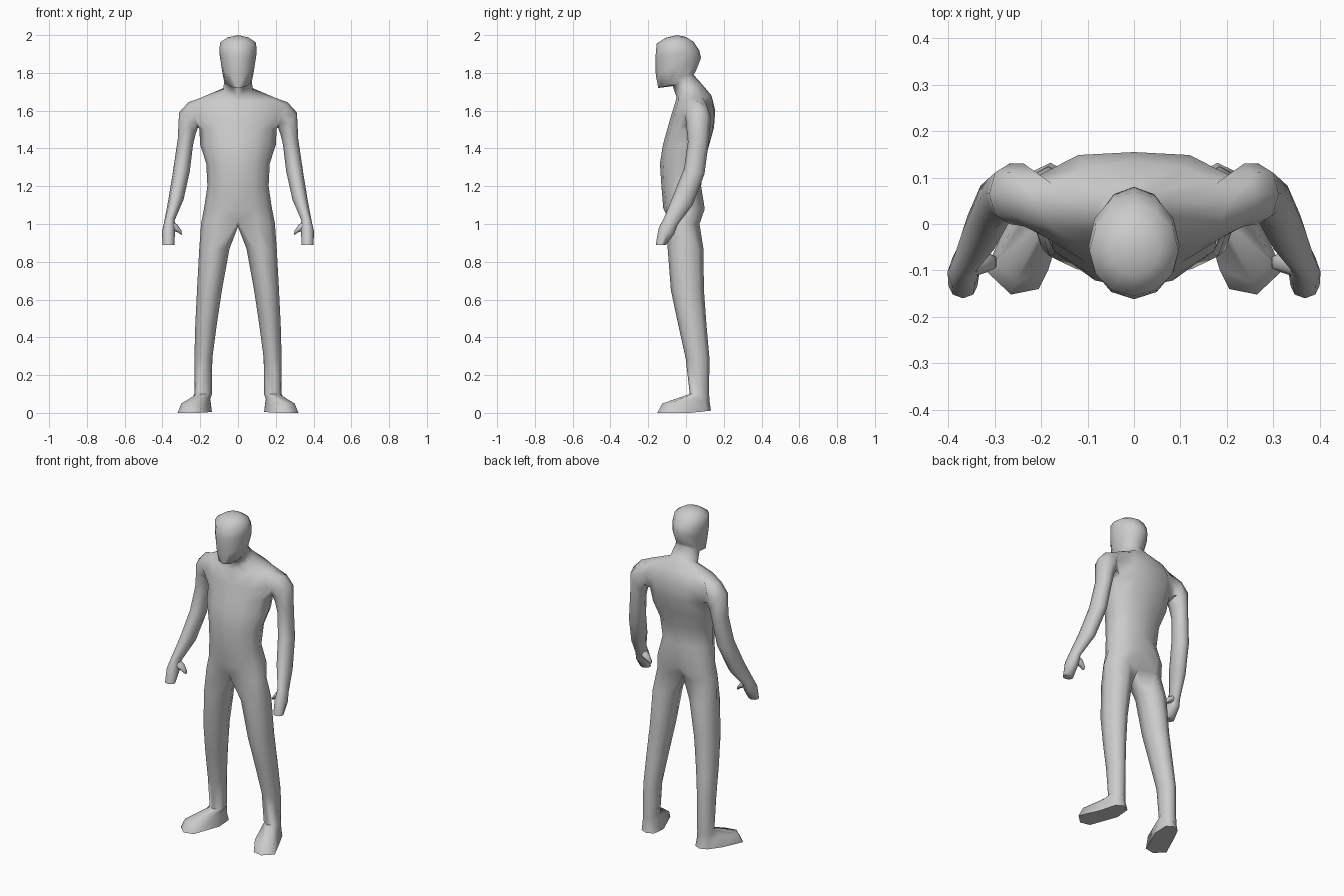
import bpy, bmesh, math
from mathutils import Matrix

if "Cube" in bpy.data.objects:
    bpy.data.objects.remove(bpy.data.objects["Cube"])

bm = bmesh.new()


def verts(points):
    return [bm.verts.new(p) for p in points]


def bridge(a, b, closed=True, skip=()):
    """Quads between two rings with equal point counts."""
    n = len(a)
    for i in range(n if closed else n - 1):
        if i not in skip:
            j = (i + 1) % n
            bm.faces.new((a[i], a[j], b[j], b[i]))


def loft(start, rings):
    """Continue a closed tube from a start ring and cap the end."""
    prev = start
    for pts in rings:
        ring = verts(pts)
        bridge(prev, ring)
        prev = ring
    bm.faces.new(prev)


def half_ring(zf, zb, hw, yf, yb, gf=0, gb=0):
    """Half section from front centre round the side to back centre."""
    pts = []
    for i in range(7):
        a = math.pi * i / 6
        t = (1 - math.cos(a)) / 2
        y = yf + (yb - yf) * t + (gf if i == 0 else 0) - (gb if i == 6 else 0)
        pts.append((hw * math.sin(a) if 0 < i < 6 else 0, y, zf + (zb - zf) * t))
    return pts


def leg_ring(z, xi, xo, yf, yb):
    pts = []
    for i in range(8):
        a = math.radians(225 + 45 * i)
        pts.append(((xi + xo) / 2 + (xo - xi) / 2 * math.cos(a),
                    (yf + yb) / 2 + (yb - yf) / 2 * math.sin(a), z))
    return pts


def arm_ring(xi, zi, xo, zo, yf, yb, tilt=0):
    """Section from inner to outer point; tilt raises the front."""
    pts = []
    for i in range(8):
        a = math.radians(45 + 45 * i)          # 0 inner, 90 front, 180 outer
        c, s = -math.cos(a), math.sin(a)
        pts.append(((xi + xo) / 2 + (xo - xi) / 2 * c,
                    (yf + yb) / 2 - (yb - yf) / 2 * s,
                    (zi + zo) / 2 + (zo - zi) / 2 * c + tilt * s))
    return pts


# Trunk, neck and head: one half, bottom to top
trunk = [verts(half_ring(*r)) for r in (
    (1.01, 1.00, .195, -.115, .085, .03, .05),
    (1.08, 1.08, .180, -.120, .115, 0, .02),
    (1.20, 1.20, .162, -.130, .080),
    (1.32, 1.32, .168, -.138, .105, 0, .01),
    (1.42, 1.42, .200, -.122, .138, 0, .015),
    (1.50, 1.51, .205, -.100, .160, 0, .012),   # armpit
    (1.57, 1.60, .240, -.080, .165, 0, .010),
    (1.65, 1.68, .205, -.055, .135),            # shoulder top
    (1.67, 1.74, .080, -.050, .085),            # neck base
    (1.73, 1.79, .072, -.070, .040),            # neck top
    (1.72, 1.81, .076, -.147, .052),            # chin
    (1.79, 1.88, .088, -.160, .080),
    (1.88, 1.92, .098, -.162, .070),
    (1.955, 1.965, .096, -.155, .040),
    (1.985, 1.99, .055, -.110, .000))]
for k in range(len(trunk) - 1):
    # leave the arm hole open on the side faces
    bridge(trunk[k], trunk[k + 1], False, (2, 3) if k in (5, 6) else ())
crown = bm.verts.new((0, -.05, 2.0))
for i in range(6):
    bm.faces.new((trunk[-1][i], trunk[-1][i + 1], crown))

# Arm and hand, grown out of the arm hole
A, B, C = trunk[5:8]
bm.verts.remove(B[3])
loft([A[2], B[2], C[2], C[3], C[4], B[4], A[4], A[3]], [arm_ring(*r) for r in (
    (.212, 1.51, .262, 1.645, -.005, .130),
    (.225, 1.475, .312, 1.59, .000, .130),
    (.238, 1.42, .319, 1.45, .010, .120),
    (.255, 1.28, .344, 1.28, -.010, .098, .015),
    (.288, 1.13, .370, 1.12, -.068, .035, .025),
    (.335, 1.02, .391, 1.01, -.115, -.045, .02),
    (.333, .965, .402, .96, -.145, -.062, .015),
    (.337, .89, .400, .89, -.160, -.105, 0))])

# Thumb
thumb = verts(arm_ring(.345, .965, .355, 1.02, -.115, -.06))
bm.faces.new(thumb)
loft(thumb, [arm_ring(.317, .955, .322, .998, -.105, -.06),
             arm_ring(.296, .94, .299, .965, -.095, -.07)])

# Leg, grown out of half the pelvis ring plus a crotch point
crotch = bm.verts.new((0, -.01, .985))
foot_top = [(.185, -.10, .055), (.255, -.125, .05), (.30, -.085, .05), (.25, .02, .07),
            (.225, .10, .06), (.185, .125, .06), (.145, .10, .06), (.148, .02, .07)]
sole = [(.205, -.14, 0), (.265, -.152, 0), (.32, -.10, 0), (.265, .02, 0),
        (.225, .11, .01), (.18, .132, .012), (.14, .11, .01), (.138, .02, .005)]
loft(trunk[0] + [crotch], [leg_ring(*r) for r in (
    (.87, .045, .205, -.097, .092),
    (.65, .085, .217, -.080, .095),
    (.47, .112, .226, -.042, .108),
    (.29, .136, .231, -.002, .124),
    (.10, .138, .231, .020, .122))] + [foot_top, sole])

# Mirror the half and weld the seam
bmesh.ops.mirror(bm, geom=bm.verts[:] + bm.edges[:] + bm.faces[:],
                 matrix=Matrix.Identity(4), axis='X', merge_dist=.0005)
bmesh.ops.remove_doubles(bm, verts=bm.verts[:], dist=.0005)
bmesh.ops.recalc_face_normals(bm, faces=bm.faces[:])

mesh = bpy.data.meshes.new("human_body")
bm.to_mesh(mesh)
bm.free()
body = bpy.data.objects.new("human_body", mesh)
bpy.context.collection.objects.link(body)
bpy.context.view_layer.objects.active = body
body.select_set(True)
bpy.ops.object.shade_smooth_by_angle(angle=math.radians(70))
